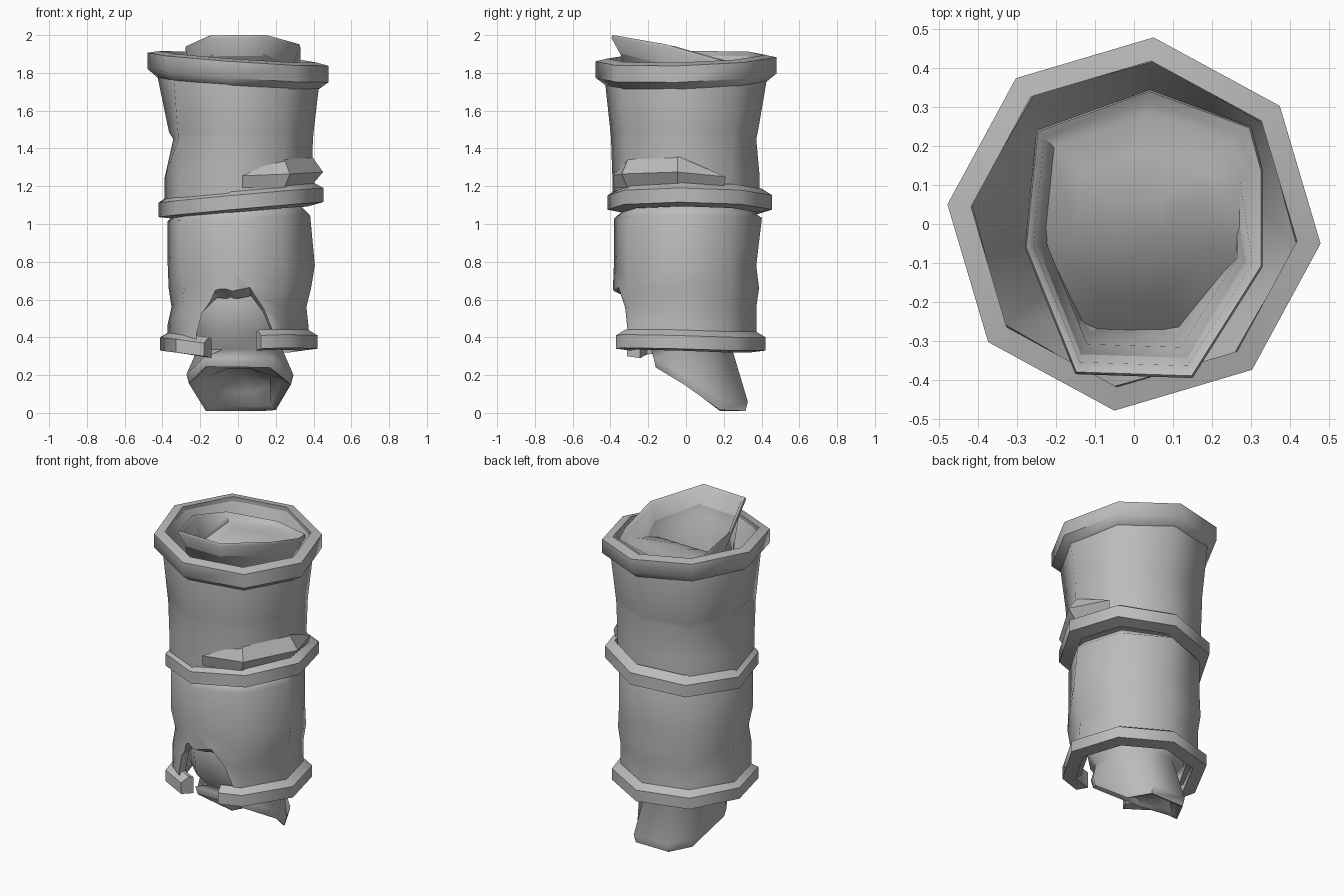
import bpy, bmesh, math

if "Cube" in bpy.data.objects:
    bpy.data.objects.remove(bpy.data.objects["Cube"])

grey = bpy.data.materials.new("dull grey")
grey.diffuse_color = (0.5, 0.5, 0.5, 1)
grey.use_nodes = True
grey.node_tree.nodes["Principled BSDF"].inputs["Base Color"].default_value = grey.diffuse_color


def ring(r, z, tilt=(0, 0), dents=None, shift=(0, 0), phase=-7.2):
    """Octagon loop on a tilted plane; dents are radius changes per corner."""
    pts = []
    for i in range(8):
        a = math.radians(phase + 45 * i)
        rr = r + (dents or {}).get(i, 0)
        x, y = rr * math.cos(a) + shift[0], rr * math.sin(a) + shift[1]
        pts.append((x, y, z + tilt[0] * x + tilt[1] * y))
    return pts


def oval(cx, cy, rx, ry, z, slope=0):
    """Octagon loop with a flat front, sloped along y."""
    pts = []
    for i in range(8):
        a = math.radians(22.5 + 45 * i)
        x, y = cx + rx * math.cos(a) / 0.924, cy + ry * math.sin(a) / 0.924
        pts.append((x, y, z + slope * y))
    return pts


def shade(ob, angle):
    bpy.ops.object.select_all(action='DESELECT')
    ob.select_set(True)
    bpy.context.view_layer.objects.active = ob
    bpy.ops.object.shade_smooth_by_angle(angle=math.radians(angle))


def make(name, verts, faces, smooth=None):
    bm = bmesh.new()
    vs = [bm.verts.new(p) for p in verts]
    for f in faces:
        bm.faces.new([vs[i] for i in f])
    bmesh.ops.recalc_face_normals(bm, faces=bm.faces)
    me = bpy.data.meshes.new(name)
    bm.to_mesh(me)
    bm.free()
    ob = bpy.data.objects.new(name, me)
    bpy.context.collection.objects.link(ob)
    me.materials.append(grey)
    if smooth:
        shade(ob, smooth)
    return ob


def loft(name, loops, closed=False, smooth=None):
    """Skin a row of equal loops; capped at the ends unless closed."""
    n, m = len(loops[0]), len(loops)
    faces = []
    for k in range(m if closed else m - 1):
        a, b = k * n, (k + 1) % m * n
        faces += [(a + i, a + (i + 1) % n, b + (i + 1) % n, b + i) for i in range(n)]
    if not closed:
        faces += [tuple(range(n)), tuple(range((m - 1) * n, m * n))]
    return make(name, [p for loop in loops for p in loop], faces, smooth)


top_tilt, mid_tilt = (-0.07, 0.03), (0.09, -0.01)

# Top rim and middle collar
loft("top_rim", [ring(r, z, top_tilt, phase=-6) for r, z in
                 [(0.43, 1.745), (0.481, 1.785), (0.481, 1.872), (0.42, 1.885)]],
     closed=True, smooth=50)
loft("middle_collar", [ring(r, z, mid_tilt, shift=(0.015, 0.02)) for r, z in
                       [(0.36, 1.06), (0.44, 1.075), (0.44, 1.15), (0.385, 1.185)]],
     closed=True, smooth=50)

# Upper sleeve with a notch on the left and a waist at the back
loft("upper_sleeve", [
    ring(0.39, 1.10, mid_tilt),
    ring(0.393, 1.25, (0.03, 0)),
    ring(0.40, 1.45, dents={4: -0.055, 2: -0.025}),
    ring(0.403, 1.485, dents={4: -0.035, 2: -0.02}),
    ring(0.432, 1.76, top_tilt),
    ring(0.42, 1.86, top_tilt),
    ring(0.23, 1.40),
    ring(0.23, 1.10, mid_tilt),
], closed=True, smooth=55)

# Dented fold standing out on the front right of the upper sleeve
make("dent_fold",
     [(0.24, -0.302, 1.355), (0.39, -0.045, 1.36),
      (0.02, -0.385, 1.255), (0.275, -0.34, 1.265), (0.45, -0.045, 1.275), (0.36, 0.21, 1.25),
      (0.02, -0.38, 1.19), (0.245, -0.31, 1.19), (0.395, -0.045, 1.21), (0.35, 0.2, 1.2)],
     [(0, 1, 4, 3), (2, 3, 0), (5, 1, 4), (2, 3, 7, 6), (3, 4, 8, 7), (4, 5, 9, 8)])

# Lower sleeve, slightly dented shell
lower = loft("lower_sleeve", [
    ring(0.31, 0.36),
    ring(0.375, 0.36),
    ring(0.375, 0.47),
    ring(0.375, 0.56, dents={4: -0.02, 0: -0.01}),
    ring(0.39, 0.66, dents={5: -0.03, 4: -0.02}),
    ring(0.385, 0.78, dents={0: 0.025, 2: -0.01, 4: -0.01}),
    ring(0.385, 1.03, (0.04, 0), {2: 0.02, 4: -0.01}),
    ring(0.335, 1.075, (0.06, 0)),
    ring(0.30, 1.05, (0.06, 0)),
], closed=True)

# Broken arch cut through the front of the lower sleeve
wide = [(-0.27, 0.2), (-0.25, 0.42), (-0.21, 0.56), (-0.13, 0.68), (-0.03, 0.645),
        (0.06, 0.68), (0.16, 0.56), (0.24, 0.44), (0.26, 0.2)]
narrow = [(-0.22, 0.2), (-0.22, 0.42), (-0.19, 0.53), (-0.11, 0.61), (-0.02, 0.60),
          (0.07, 0.62), (0.13, 0.54), (0.18, 0.42), (0.2, 0.2)]
cutter = loft("arch_cutter", [[(x, y, z) for x, z in outline] for y, outline in
                              [(-0.5, wide), (-0.38, wide), (-0.29, narrow), (-0.15, narrow)]])
cutter.hide_render = True
mod = lower.modifiers.new("arch", 'BOOLEAN')
mod.operation = 'DIFFERENCE'
mod.object = cutter
bpy.context.view_layer.objects.active = lower
bpy.ops.object.modifier_apply(modifier=mod.name)
bpy.data.objects.remove(cutter)
shade(lower, 55)
lower.modifiers.new("even shading", 'WEIGHTED_NORMAL').keep_sharp = True

# Bottom collar, snapped open at the front
sections = []
for a, ro, drop in [(-72, 0.39, 0.01), (-52, 0.42, 0.015), (-7.2, 0.425, 0.01), (37.8, 0.425, 0),
                    (82.8, 0.425, 0), (127.8, 0.425, 0), (172.8, 0.415, 0),
                    (217.8, 0.415, -0.01), (240, 0.36, -0.03)]:
    c, s = math.cos(math.radians(a)), math.sin(math.radians(a))
    sections.append([(r * c, r * s, z + drop) for r, z in
                     [(ro - 0.08, 0.32), (ro, 0.33), (ro, 0.40), (ro - 0.05, 0.43), (ro - 0.08, 0.42)]])
loft("bottom_collar", sections, smooth=50)


# Scoop mouths at the two ends of the inner pipe
def scoop(s, dz):
    """Bottom mouth, cut obliquely towards the front."""
    outline = [(0.20, 0.18, 0.015), (0.13, 0.315, 0.01), (-0.10, 0.315, 0.01), (-0.17, 0.18, 0.01),
               (-0.26, -0.01, 0.155), (-0.17, -0.16, 0.245), (0.17, -0.16, 0.24), (0.28, -0.01, 0.15)]
    return [(x * s, 0.07 + (y - 0.07) * s, z + dz) for x, y, z in outline]


def spout(s, dz):
    """Top mouth, wide at the back and raised at the front."""
    outline = [(0.33, 0.14), (0.30, 0.25), (0.04, 0.345), (-0.25, 0.24),
               (-0.28, -0.06), (-0.15, -0.385), (0.15, -0.395), (0.33, -0.11)]
    return [(x * s, y * s, 1.912 - 0.225 * y + (0.015 if abs(y) < 0.12 else 0) + dz)
            for x, y in outline]


def tongue(s):
    """Floor of the top bowl, level at the back and falling to the front."""
    pts = []
    for x, y, _ in spout(s, 0):
        y *= 0.85 if y < -0.15 else 1
        pts.append((x, y, 1.82 - 1.6 * max(0, 0.12 - y) ** 2))
    return pts


# Inner pipe with a hollow bowl behind each mouth
loft("inner_pipe", [
    oval(0.01, 0.12, 0.07, 0.06, 0.26, -0.35),
    oval(0.01, 0.10, 0.16, 0.14, 0.215, -0.45),
    scoop(0.86, 0.025),
    scoop(0.94, 0.005),
    scoop(1.0, 0.0),
    scoop(1.05, 0.05),
    oval(0.01, 0.03, 0.225, 0.215, 0.335),
    oval(0.0, 0.02, 0.28, 0.27, 0.42),
    oval(0.0, 0.01, 0.29, 0.28, 0.58),
    oval(0.0, 0.0, 0.25, 0.25, 0.75),
    oval(0.0, 0.0, 0.25, 0.25, 1.45),
    spout(0.80, -0.16),
    spout(1.0, -0.015),
    spout(0.985, 0),
    spout(0.92, -0.015),
    tongue(0.82),
    tongue(0.55),
    tongue(0.25),
], smooth=60)
